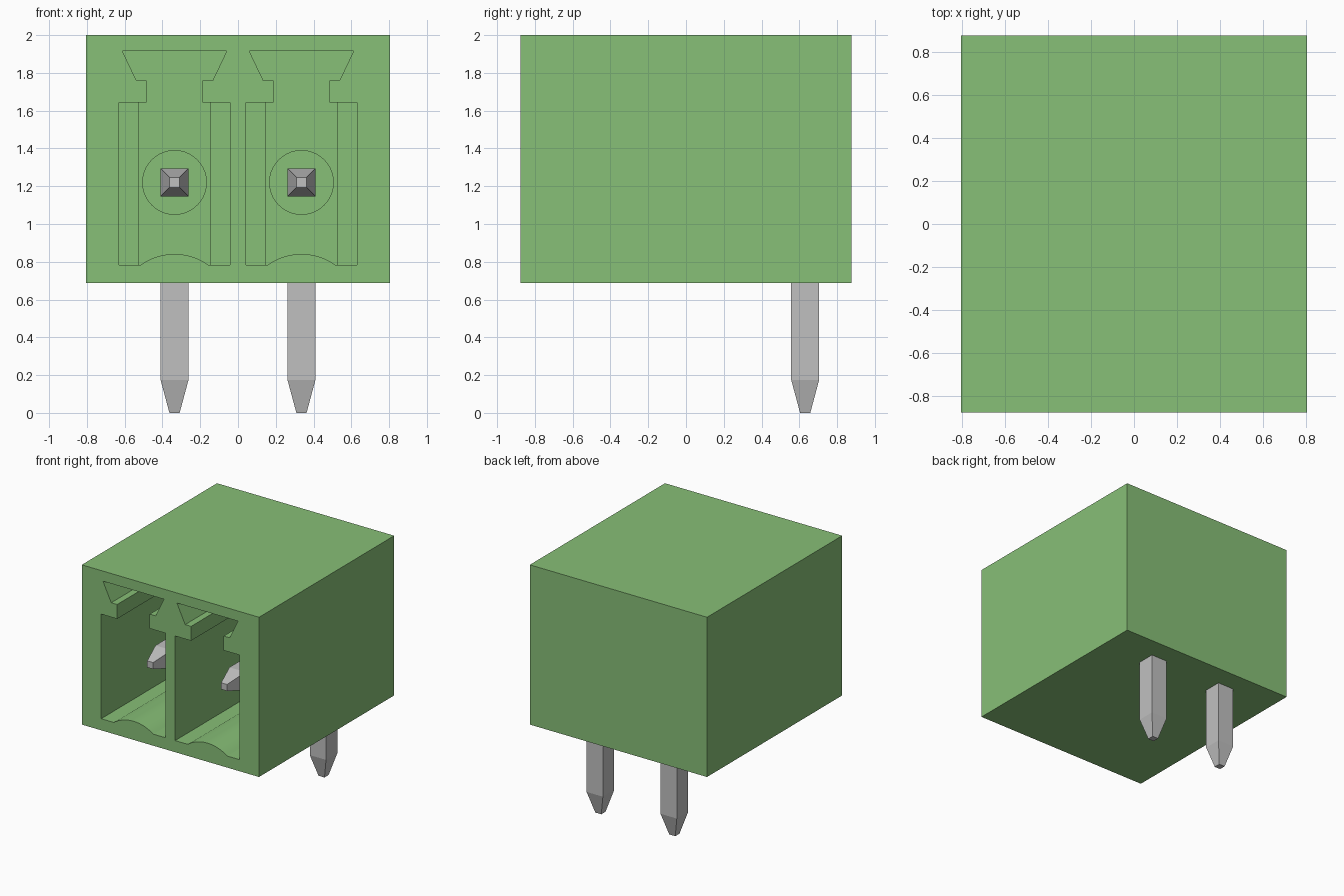
import bpy, bmesh, math

cube = bpy.data.objects.get("Cube")
if cube:
    bpy.data.objects.remove(cube, do_unlink=True)


def material(name, rgb):
    m = bpy.data.materials.new(name)
    m.use_nodes = True
    m.diffuse_color = (*rgb, 1)
    m.node_tree.nodes["Principled BSDF"].inputs["Base Color"].default_value = (*rgb, 1)
    return m


green = material("green plastic", (0.243, 0.523, 0.184))
metal = material("pin metal", (0.53, 0.53, 0.53))


def add_object(name, bm, mat):
    bmesh.ops.recalc_face_normals(bm, faces=bm.faces)
    me = bpy.data.meshes.new(name)
    bm.to_mesh(me)
    bm.free()
    me.materials.append(mat)
    ob = bpy.data.objects.new(name, me)
    bpy.context.collection.objects.link(ob)
    return ob


def prism(name, profile, y0, y1, mat):
    """Extrude an (x, z) outline from y0 to y1."""
    bm = bmesh.new()
    face = bm.faces.new([bm.verts.new((x, y0, z)) for x, z in profile])
    ext = bmesh.ops.extrude_face_region(bm, geom=[face])
    for v in ext["geom"]:
        if isinstance(v, bmesh.types.BMVert):
            v.co.y = y1
    return add_object(name, bm, mat)


def rect(x0, x1, z0, z1):
    return [(x0, z0), (x1, z0), (x1, z1), (x0, z1)]


# Main dimensions
HX, HY, Z0, Z1 = 0.805, 0.877, 0.688, 2.0
FLOOR, CEIL, PIN_Z = 0.783, 1.642, 1.22
FRONT, BACK = -HY - 0.05, 0.40
POLES = {"right": -0.336, "left": 0.336}


def socket_outline(cx):
    """Keyed socket: dovetail on top, neck, wide chamber, humped floor."""
    half = [(0.293, FLOOR), (0.293, CEIL), (0.148, CEIL), (0.148, 1.76),
            (0.202, 1.76), (0.277, 1.917)]
    r, spread, n = 0.308, math.asin(0.18 / 0.308), 16
    hump = []
    for i in range(n + 1):
        a = spread * (2 * i / n - 1)
        hump.append((r * math.sin(a), FLOOR + r * (math.cos(a) - math.cos(spread))))
    pts = hump + half + [(-x, z) for x, z in reversed(half)]
    return [(cx + x, z) for x, z in pts]


# Housing, with the sockets cut into its front
housing = prism("housing", rect(-HX, HX, Z0, Z1), -HY, HY, green)
cutters = []
for side, cx in POLES.items():
    cutters.append(prism(side + "_socket_cutter", socket_outline(cx), FRONT, BACK, green))
    # Side slots, a little deeper than the chamber
    for s in (-1, 1):
        x0, x1 = sorted((cx + s * 0.194, cx + s * 0.293))
        cutters.append(prism(side + "_slot_cutter", rect(x0, x1, FLOOR, CEIL),
                             BACK - 0.1, BACK + 0.06, green))
    # Round recess about the pin
    ring = [(cx + 0.169 * math.cos(t * math.tau / 40),
             PIN_Z + 0.169 * math.sin(t * math.tau / 40)) for t in range(40)]
    cutters.append(prism(side + "_recess_cutter", ring, BACK - 0.1, BACK + 0.06, green))

for c in cutters:
    c.hide_render = True
    mod = housing.modifiers.new("cut", "BOOLEAN")
    mod.operation, mod.solver, mod.object = "DIFFERENCE", "EXACT", c
deps = bpy.context.evaluated_depsgraph_get()
mesh = bpy.data.meshes.new_from_object(housing.evaluated_get(deps))
housing.modifiers.clear()
housing.data = mesh
for c in cutters:
    bpy.data.objects.remove(c, do_unlink=True)
mesh.polygons.foreach_set("use_smooth", [True] * len(mesh.polygons))
mesh.set_sharp_from_angle(angle=math.radians(25))


# Bent square pins with tapered ends
def bent_pin(name, cx):
    w, t, yv = 0.074, 0.027, 0.631
    bm = bmesh.new()
    corners = [(-1, 1), (1, 1), (1, -1), (-1, -1)]
    rings = []
    for y, h in ((-0.66, t), (-0.485, w)):
        rings.append([(cx + a * h, y, PIN_Z + b * h) for a, b in corners])
    rings.append([(cx + a * w, yv + b * w, PIN_Z + b * w) for a, b in corners])
    for z, h in ((0.175, w), (0.0, t)):
        rings.append([(cx + a * h, yv + b * h, z) for a, b in corners])
    rings = [[bm.verts.new(p) for p in ring] for ring in rings]
    for r0, r1 in zip(rings, rings[1:]):
        for i in range(4):
            j = (i + 1) % 4
            bm.faces.new((r0[i], r0[j], r1[j], r1[i]))
    bm.faces.new(rings[0])
    bm.faces.new(rings[-1])
    return add_object(name, bm, metal)


for side, cx in POLES.items():
    bent_pin(side + "_pin", cx)
